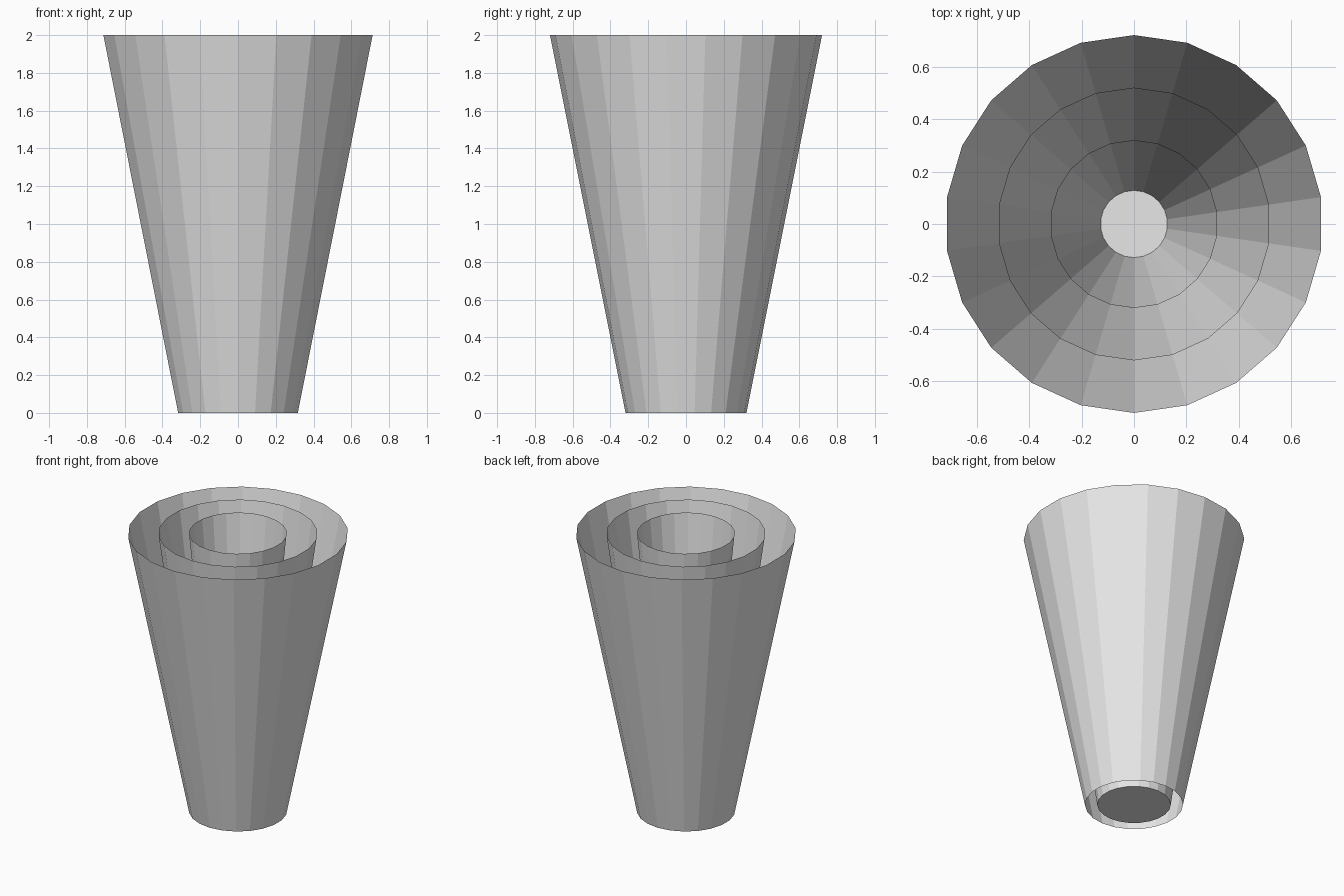
import bpy
import bmesh
import math

if "Cube" in bpy.data.objects:
    bpy.data.objects.remove(bpy.data.objects["Cube"])

SIDES = 22
HEIGHT = 2.0

grey = bpy.data.materials.new("light_grey")
grey.diffuse_color = (0.8, 0.8, 0.8, 1.0)
grey.use_nodes = True
grey.node_tree.nodes["Principled BSDF"].inputs["Base Color"].default_value = grey.diffuse_color


def tapered_shell(name, bottom_radius, top_radius, floor=False):
    """Thin flat-sided funnel, open at the top, with an optional floor."""
    bm = bmesh.new()
    rings = []
    for radius, z in ((bottom_radius, 0.0), (top_radius, HEIGHT)):
        ring = []
        for i in range(SIDES):
            a = math.pi / 2 + 2 * math.pi * i / SIDES
            ring.append(bm.verts.new((radius * math.cos(a), radius * math.sin(a), z)))
        rings.append(ring)
    low, high = rings
    for i in range(SIDES):
        j = (i + 1) % SIDES
        bm.faces.new((low[i], low[j], high[j], high[i]))
    if floor:
        bm.faces.new(low[::-1])
    mesh = bpy.data.meshes.new(name)
    bm.to_mesh(mesh)
    bm.free()
    mesh.materials.append(grey)
    obj = bpy.data.objects.new(name, mesh)
    bpy.context.collection.objects.link(obj)
    return obj


# Three nested funnels; the middle one carries the floor disc
tapered_shell("outer_shell", 0.32, 0.72)
tapered_shell("middle_shell", 0.24, 0.52, floor=True)
tapered_shell("inner_shell", 0.128, 0.32)
